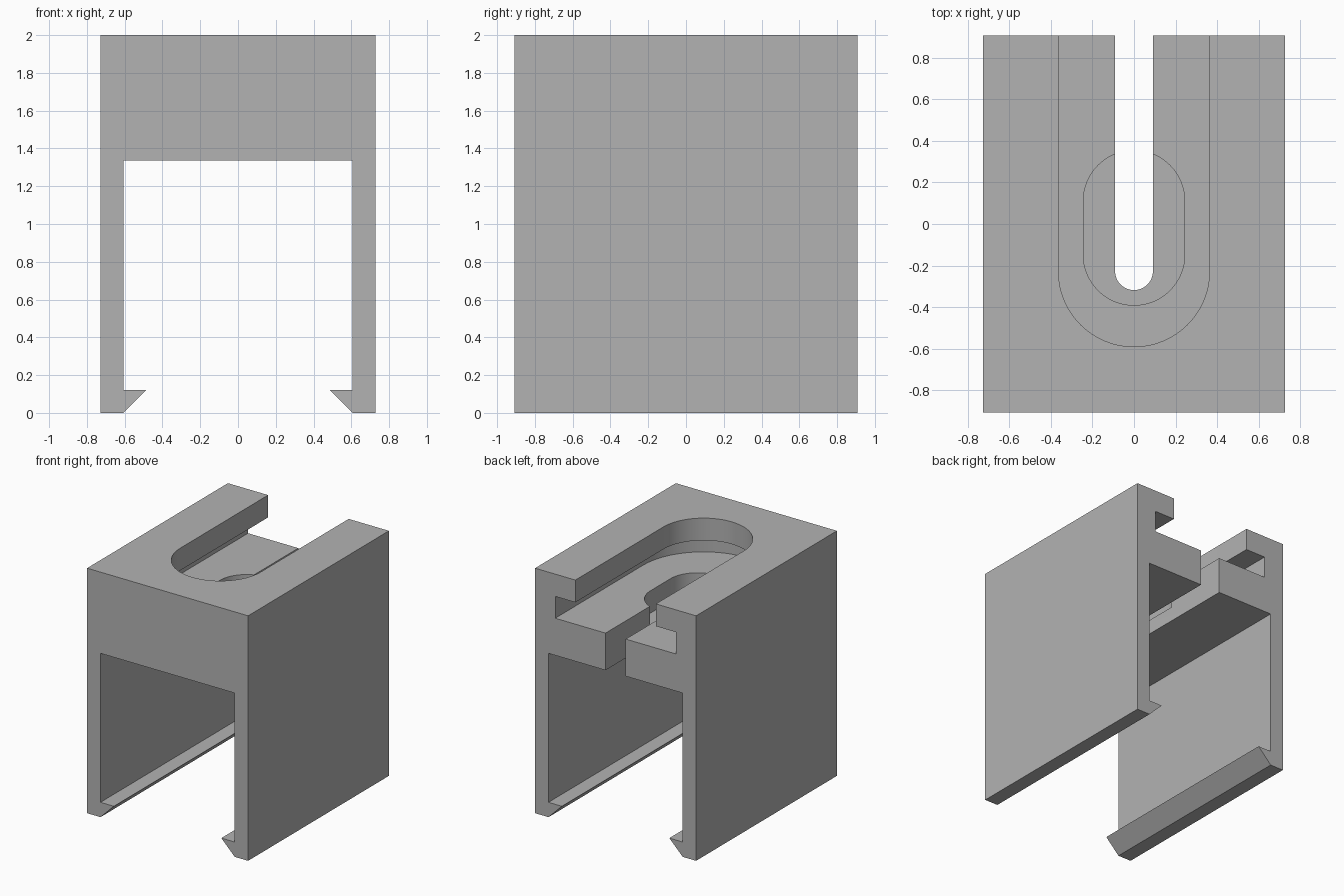
import bpy
import bmesh
import math

default_cube = bpy.data.objects.get("Cube")
if default_cube:
    bpy.data.objects.remove(default_cube, do_unlink=True)

HALF_X, HALF_Y, TOP = 0.727, 0.908, 2.0
WALL = 0.121          # leg and hook thickness
CEILING = 1.337       # underside of the block
END_Y = -0.227        # centre of the rounded slot ends

grey = bpy.data.materials.new("plain grey")
grey.use_nodes = True
grey.diffuse_color = (0.45, 0.45, 0.45, 1)
grey.node_tree.nodes["Principled BSDF"].inputs["Base Color"].default_value = grey.diffuse_color


def prism(name, points, direction):
    """Extrude a closed outline of 3D points along a direction."""
    bm = bmesh.new()
    face = bm.faces.new([bm.verts.new(p) for p in points])
    result = bmesh.ops.extrude_face_region(bm, geom=[face])
    moved = [v for v in result["geom"] if isinstance(v, bmesh.types.BMVert)]
    bmesh.ops.translate(bm, verts=moved, vec=direction)
    bmesh.ops.recalc_face_normals(bm, faces=bm.faces)
    mesh = bpy.data.meshes.new(name)
    bm.to_mesh(mesh)
    bm.free()
    mesh.materials.append(grey)
    obj = bpy.data.objects.new(name, mesh)
    bpy.context.collection.objects.link(obj)
    return obj


def slot(name, radius, z0, z1, y0=END_Y, y1=None, steps=32):
    """Slot with a round front end; open through the back unless y1 is given."""
    angles = [math.pi + math.pi * i / steps for i in range(steps + 1)]
    front = [(radius * math.cos(a), y0 + radius * math.sin(a), z0) for a in angles]
    if y1 is None:
        back = [(radius, HALF_Y + 0.2, z0), (-radius, HALF_Y + 0.2, z0)]
    else:
        back = [(-x, y1 + y0 - y, z0) for x, y, z in front]
    return prism(name, front + back, (0, 0, z1 - z0))


# Clip body: block with two legs ending in inward hooks
inner = HALF_X - WALL
half = [(HALF_X, TOP), (HALF_X, 0), (inner, 0), (inner - WALL, WALL),
        (inner, WALL), (inner, CEILING)]
outline = half + [(-x, z) for x, z in reversed(half)]
body = prism("clip_body", [(x, -HALF_Y, z) for x, z in outline], (0, 2 * HALF_Y, 0))

# Stepped slot: neck, undercut, screw head pocket and through slot
cutters = [
    slot("undercut_cutter", 0.545, 1.64, 1.818),
    slot("neck_cutter", 0.3636, 1.72, TOP + 0.2),
    slot("pocket_cutter", 0.244, 1.458, 1.72, y0=-0.147, y1=0.11),
    slot("through_slot_cutter", 0.091, CEILING - 0.2, 1.7),
]
bpy.ops.object.select_all(action="DESELECT")
bpy.context.view_layer.objects.active = body
body.select_set(True)
for cutter in cutters:
    cutter.hide_render = True
    mod = body.modifiers.new(cutter.name, "BOOLEAN")
    mod.operation = "DIFFERENCE"
    mod.solver = "EXACT"
    mod.object = cutter
    bpy.ops.object.modifier_apply(modifier=mod.name)
    bpy.data.objects.remove(cutter, do_unlink=True)

# Round slot ends shade smooth, edges stay sharp
bpy.ops.object.shade_smooth_by_angle(angle=math.radians(30))
